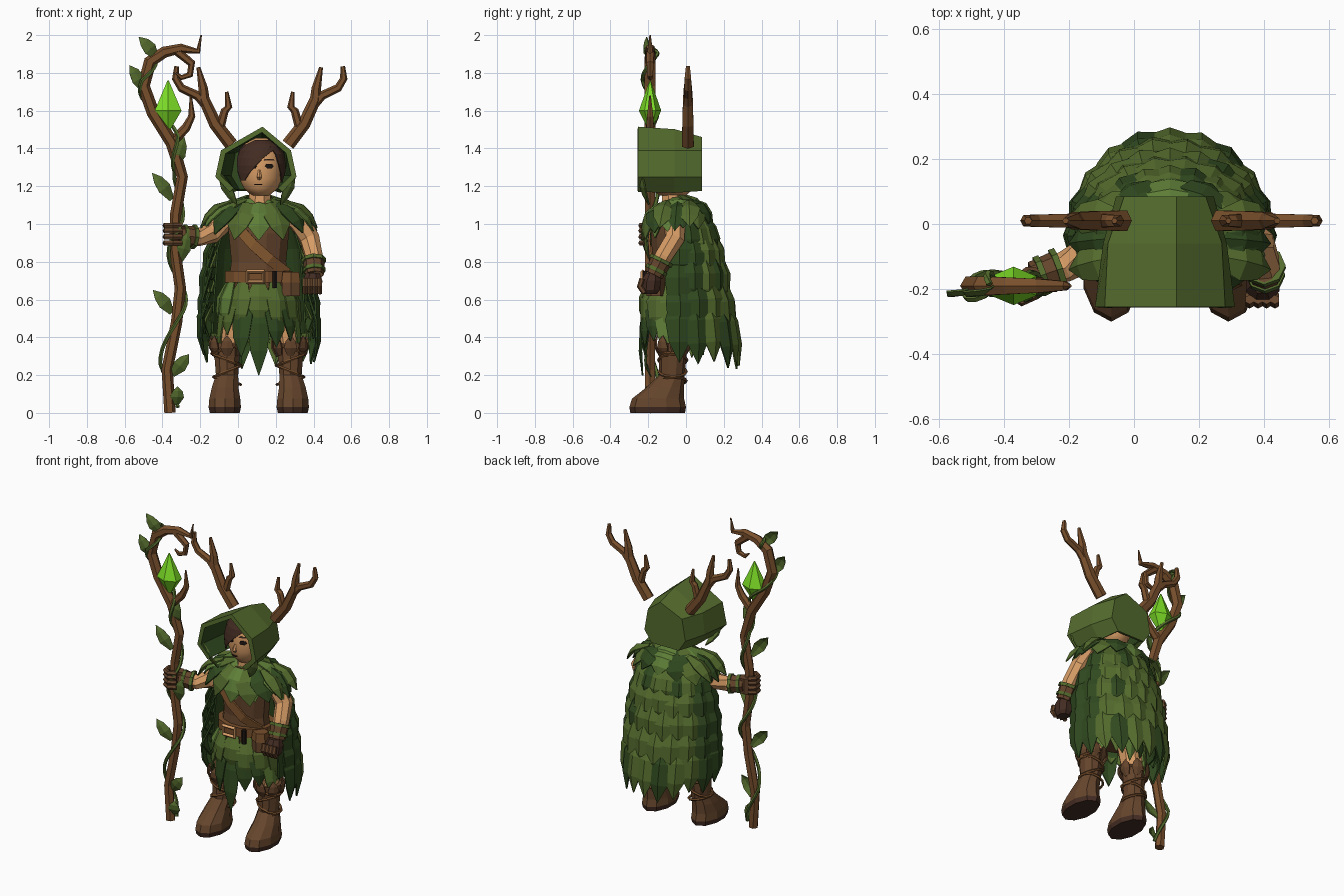
import bpy, bmesh, math, random
from mathutils import Vector as V

if "Cube" in bpy.data.objects:
    bpy.data.objects.remove(bpy.data.objects["Cube"])

random.seed(4)
CX = 0.11  # body centre line

def lin(h):
    c = [int(h[i:i + 2], 16) / 255 for i in (0, 2, 4)]
    return [x / 12.92 if x < 0.04045 else ((x + 0.055) / 1.055) ** 2.4 for x in c] + [1]

MAT = {}
for n, h in dict(dark_leaf="30491f", leaf="546b2d", light_leaf="5f7f38", leather="65452c", wood="784f2c",
                 dark_brown="432c22", skin="d89d66", tan="85582f", crystal="7cdc26", ink="1c1613").items():
    MAT[n] = bpy.data.materials.new(n)
    MAT[n].diffuse_color = lin(h)

def make(name, bm, mats, thick=0, smooth=False):
    bmesh.ops.recalc_face_normals(bm, faces=bm.faces)
    me = bpy.data.meshes.new(name)
    bm.to_mesh(me)
    bm.free()
    ob = bpy.data.objects.new(name, me)
    bpy.context.collection.objects.link(ob)
    for m in mats:
        me.materials.append(MAT[m])
    if thick:
        ob.modifiers.new("thick", "SOLIDIFY").thickness = thick
    for p in me.polygons:
        p.use_smooth = smooth
    return ob

def skin_rings(bm, rings, closed=False):
    rv = [[bm.verts.new(p) for p in r] for r in rings]
    n = len(rv[0])
    for a, b in list(zip(rv, rv[1:])) + ([(rv[-1], rv[0])] if closed else []):
        for i in range(n):
            bm.faces.new((a[i], a[(i + 1) % n], b[(i + 1) % n], b[i]))
    if not closed:
        bm.faces.new(rv[0][::-1])
        bm.faces.new(rv[-1])

def stack(name, rows, mat, n=8, smooth=False, mats=None, rule=None):
    """Vertical loft; rows are (x, y, z, rx, ry)."""
    bm = bmesh.new()
    skin_rings(bm, [[(x + rx * math.cos(2 * math.pi * (i + .5) / n), y + ry * math.sin(2 * math.pi * (i + .5) / n), z)
                     for i in range(n)] for x, y, z, rx, ry in rows])
    if rule:
        for f in bm.faces:
            f.material_index = rule(f.calc_center_median())
    return make(name, bm, mats or [mat], smooth=smooth)

def tube(bm, pts, radii, n=6, closed=False, ref=(0, 1, 0)):
    pts = [V(p) for p in pts]
    if isinstance(radii, (int, float)):
        radii = [radii] * len(pts)
    rings = []
    for i, p in enumerate(pts):
        a = pts[i - 1] if i or closed else p
        b = pts[(i + 1) % len(pts)] if i < len(pts) - 1 or closed else p
        t = (b - a).normalized()
        u = t.cross(V(ref)).normalized()
        w = u.cross(t)
        rings.append([p + radii[i] * (u * math.cos(2 * math.pi * k / n) + w * math.sin(2 * math.pi * k / n))
                      for k in range(n)])
    skin_rings(bm, rings, closed)

def tubes(name, paths, mat, n=6, **kw):
    bm = bmesh.new()
    for pts, r in paths:
        tube(bm, pts, r, n, **kw)
    return make(name, bm, [mat])

def loop(c, rx, ry, tilt=0, n=12):
    return [(c[0] + rx * math.cos(a), c[1] + ry * math.sin(a), c[2] + tilt * math.cos(a))
            for a in (2 * math.pi * i / n for i in range(n))]

POINTED = ((0, .4), (.4, 1), (.72, .75), (1, .03))
BLUNT = ((0, .65), (.5, 1), (.78, .85), (1, .1))

def leaf(bm, base, tip, out, w, mi=0, shape=POINTED, ridge=.12):
    base, tip, out = V(base), V(tip), V(out).normalized()
    side = (tip - base).cross(out).normalized()
    rows = []
    for s, k in shape:
        c = base.lerp(tip, s) + out * w * .2 * math.sin(math.pi * s)
        rows.append([bm.verts.new(c + side * w * k * e / 2 + out * (ridge * w * k if e == 0 else 0)) for e in (-1, 0, 1)])
    for a, b in zip(rows, rows[1:]):
        for i in (0, 1):
            bm.faces.new((a[i], a[i + 1], b[i + 1], b[i])).material_index = mi

def interp(tab, z):
    for a, b in zip(tab, tab[1:]):
        if z >= b[0] or b is tab[-1]:
            k = (z - a[0]) / (b[0] - a[0])
            return [p + (q - p) * k for p, q in zip(a[1:], b[1:])]

GREENS = ["dark_leaf", "leaf", "light_leaf"]

# Leaf cape: solid lining plus overlapping leaf rows
CAPE = [(1.12, .13, .08), (1.05, .19, .145), (.87, .245, .21), (.6, .265, .235), (.2, .285, .33)]
def cape_pt(z, t, o=0):
    a, b = interp(CAPE, z)
    return V((CX + (a + o) * math.cos(t), -.05 + (b + o) * math.sin(t), z))
bm = bmesh.new()
ts = [math.radians(-8 + 196 * i / 14) for i in range(15)]
g = [[bm.verts.new(cape_pt(z, t, -.02)) for t in ts] for z in (1.12, 1.05, .87, .6, .42)]
for a, b in zip(g, g[1:]):
    for i in range(14):
        bm.faces.new((a[i], a[i + 1], b[i + 1], b[i]))
make("cape_lining", bm, ["dark_leaf"], .01)
bm = bmesh.new()
for r, (z0, z1) in enumerate([(.64, .225), (.77, .41), (.88, .56), (1.0, .7), (1.1, .85)]):
    n = 11 - (r % 2)
    for i in range(n):
        d = -6 + 192 * (i + .5) / n
        t = math.radians(d)
        mi = 0 if d < 24 or d > 156 else random.choice((0, 1, 1, 1, 1))
        drop = random.uniform(-.02, .035) + (.05 * abs(math.cos(t)) if r == 0 else 0)
        leaf(bm, cape_pt(z0, t), cape_pt(z1 + drop, t, .015), (math.cos(t), math.sin(t), .1),
             .15 if r < 4 else .13, mi, BLUNT if r else POINTED, .17)
make("cape_leaves", bm, GREENS, .01)

# Leaf skirt, shorter over the thighs
bm = bmesh.new()
for n, z0, z1, a0, a1, w in ((14, .65, .33, .16, .215, .12), (12, .7, .44, .165, .205, .135)):
    for i in range(n):
        t = 2 * math.pi * i / n - math.pi / 2
        c, s = math.cos(t), math.sin(t)
        zt = z1 + random.uniform(-.05, .04) - (.09 if i == 0 and n == 14 else 0) + (.1 if i in (2, 12) and n == 14 else 0)
        leaf(bm, (CX + a0 * c, -.07 + a0 * .75 * s, z0), (CX + a1 * c, -.07 + a1 * .76 * s, zt), (c, s, .1), w,
             random.choice((1, 2, 0, 1, 2, 0) if n == 14 else (1, 2)))
make("skirt_leaves", bm, GREENS, .008)

# Torso, neck and belt
stack("tunic", [(CX, -.07, z, a, b) for z, a, b in ((.5, .15, .11), (.7, .165, .12), (.8, .15, .11), (.95, .165, .12),
      (1.05, .165, .105), (1.11, .1, .07))], "leather", 12)
stack("neck", [(CX + .005, -.07, 1.08, .065, .065), (CX + .005, -.07, 1.2, .058, .058)], "skin")
stack("belt", [(CX, -.07, z, .185, .145) for z in (.69, .75)], "wood", 12)
tubes("buckle", [([(CX - .06, -.228, .692), (CX + .025, -.228, .692), (CX + .025, -.228, .748), (CX - .06, -.228, .748)], .013)],
      "skin", 4, closed=True)
bm = bmesh.new()
path = [(-.04, -.15, 1.07), (.0, -.188, .98), (.08, -.202, .89), (.17, -.194, .81), (.26, -.14, .74)]
for x, y, z in path:
    for k in (-1, 1):
        bm.verts.new((x + .018 * k, y, z + .022 * k))
bm.verts.ensure_lookup_table()
for i in range(4):
    bm.faces.new([bm.verts[2 * i + k] for k in (0, 1, 3, 2)])
make("chest_strap", bm, ["tan"], .012)
stack("pouch", [(.28, -.16, z, .055, .05) for z in (.62, .64, .69)] + [(.28, -.16, .73, .05, .045)], "leather", 6)
stack("pouch_flap", [(.28, -.163, .69, .058, .053), (.28, -.163, .745, .05, .045)], "wood", 6)
stack("vial", [(.195, -.215, .66, .014, .014), (.195, -.215, .75, .014, .014)], "ink", 6)

# Leaf collar with extra leaves draped over the shoulders
bm = bmesh.new()
for r, (n, z0, z1, a0, a1, w) in enumerate(((14, 1.11, .985, .13, .3, .15), (10, 1.13, 1.02, .07, .225, .14))):
    for i in range(n):
        t = 2 * math.pi * i / n - math.pi / 2
        c, s = math.cos(t), math.sin(t)
        front = max(0, -s) ** 2
        ky = .58 if s < 0 else .68
        leaf(bm, (CX + a0 * c, -.06 + a0 * .65 * s, z0 + .025 * max(0, s)),
             (CX + a1 * c, -.06 + a1 * ky * s, z1 - (.07 + .05 * r) * front + random.uniform(-.02, .02)),
             (c * .6, s * .8, .7), w, ((0, 1, 0, 2)[i % 4] if r == 0 else 1 + i % 2) if i else 2)
for s in (-1, 1):
    for y, z, mi in ((-.14, .98, 1), (-.06, .965, 0), (.02, .985, 1)):
        leaf(bm, (CX + .14 * s, y * .7, 1.12), (CX + .31 * s, y, z), (s * .8, 0, 1), .12, mi, ridge=.2)
make("collar_leaves", bm, GREENS, .008)

# Legs: thigh, boot, cuff flaps and lacing
for s, side in ((-1, "left"), (1, "right")):
    x = CX + .168 * s
    stack(side + "_thigh", [(x - .01 * s, -.07, .36, .066, .07), (x - .05 * s, -.075, .62, .08, .085)], "skin")
    stack(side + "_boot", [(x + dx * s, y, z, a, b) for dx, y, z, a, b in ((.012, -.15, 0, .083, .145), (.012, -.15, .03, .09, .15),
          (.012, -.148, .075, .086, .138), (.01, -.11, .135, .074, .1), (0, -.075, .2, .062, .068), (0, -.07, .3, .07, .072),
          (0, -.07, .37, .077, .078))], None, 10, mats=["leather", "dark_brown"], rule=lambda c: int(c.z < .02))
    bm = bmesh.new()
    for i in range(7):
        t = 2 * math.pi * (i + .25) / 7
        c, q = math.cos(t), math.sin(t)
        leaf(bm, (x + .07 * c, -.07 + .07 * q, .3), (x + .085 * c, -.07 + .085 * q, .41), (c, q, 0), .07)
    make(side + "_boot_cuff", bm, ["leather"], .008)
    tubes(side + "_boot_lacing", [(loop((x, -.07, z), a, a, k * s), .008) for z, a, k in
          ((.17, .072, .02), (.22, .072, -.03), (.28, .076, .03), (.34, .082, -.025))], "wood", 5, closed=True, ref=(0, 0, 1))

# Arms with bracers and leafy bands
def arm(side, pts, radii):
    tubes(side + "_arm", [(pts, radii)], "skin", 8, ref=(0.2, 1, .1))
    a, b = V(pts[-2]), V(pts[-1])
    q = [a.lerp(b, k) for k in (.15, .4, .65, 1)]
    tubes(side + "_bracer", [([q[0], q[3]], [.058, .05])], "leather", 8)
    tubes(side + "_bracer_bands", [([q[0], q[0].lerp(q[1], .7)], .065), ([q[2], q[2].lerp(q[3], .5)], .06)], "leaf", 8)
arm("right", [(.25, -.06, 1.06), (.325, -.06, 1.01), (.38, -.06, .92), (.4, -.12, .83), (.405, -.17, .73)],
    [.045, .058, .055, .05, .045])
arm("left", [(-.03, -.06, 1.05), (-.09, -.07, 1.0), (-.14, -.09, .95), (-.21, -.13, .93), (-.31, -.165, .94)],
    [.045, .055, .055, .048, .04])
stack("right_fist", [(.395, y, z, a, b) for y, z, a, b in ((-.19, .63, .035, .04), (-.19, .65, .052, .055), (-.185, .7, .056, .058),
      (-.175, .74, .04, .04))], "dark_brown")
tubes("right_fingers", [([(.355 + .026 * i, -.232, .71), (.355 + .026 * i, -.245, .67), (.355 + .026 * i, -.22, .635)], .015)
      for i in range(4)], "leather", 6, ref=(1, 0, 0))
stack("left_palm", [(-.318, -.165, z, .04, .035) for z in (.89, .99)], "leather")
tubes("left_fingers", [([(-.3, -.215, z), (-.345, -.237, z), (-.38, -.215, z), (-.385, -.175, z), (-.35, -.15, z)], .016)
      for z in (.9, .932, .964, .992)], "leather", 6, ref=(0, 0, 1))

# Head with features wrapped onto its surface
HX, HY = .12, -.07
HEAD = [(1.455, .04, .04), (1.43, .08, .08), (1.38, .11, .11), (1.31, .12, .122), (1.24, .115, .12), (1.19, .092, .108), (1.152, .05, .075)]
stack("head", [(HX, HY, *r) for r in HEAD], "skin", 16, True)

def wrap(name, rows, mat, off=.006, nx=6):
    """Strip on the face; rows are (z, x_left, x_right)."""
    bm = bmesh.new()
    g = []
    for z, l, r in rows:
        rx, ry = interp(HEAD, z)
        xs = [l + (r - l) * i / nx for i in range(nx + 1)]
        g.append([bm.verts.new((x, HY - off - (ry + off) * math.sqrt(max(0, 1 - ((x - HX) / (rx + off)) ** 2)), z)) for x in xs])
    for a, b in zip(g, g[1:]):
        for i in range(nx):
            bm.faces.new((a[i], a[i + 1], b[i + 1], b[i]))
    return make(name, bm, [mat], .006)
for s, side in ((-1, "left"), (1, "right")):
    e = HX + .045 * s
    wrap(side + "_eye", [(1.318, e - .014, e + .016), (1.305, e - .02, e + .024), (1.294, e - .01, e + .014)], "ink", .003, 3)
    wrap(side + "_brow", [(1.345, e - .022, e + .02), (1.337, e - .026, e + .03)], "dark_brown", .003, 3)
wrap("mouth", [(1.213, .085, .13), (1.207, .09, .125)], "dark_brown", .003, 3)
tubes("nose", [([(.113, -.188, 1.285), (.113, -.202, 1.25), (.113, -.188, 1.24)], [.006, .013, .01])], "skin", 5, ref=(1, 0, 0))
stack("hair", [(HX, -.055, z, a, b) for z, a, b in ((1.22, .11, .05), (1.27, .128, .07), (1.34, .132, .09), (1.39, .122, .105),
      (1.425, .09, .09), (1.45, .03, .04))], "dark_brown", 10)
wrap("hair_fringe", [(1.445, .09, .165), (1.42, .04, .2), (1.39, .01, .185), (1.35, -.005, .135), (1.31, -.005, .095), (1.27, .0, .06),
     (1.23, .015, .035)], "dark_brown", .014)
wrap("hair_side_lock", [(1.44, .13, .16), (1.41, .17, .215), (1.37, .2, .245), (1.32, .215, .252), (1.27, .228, .25),
     (1.22, .23, .234)], "dark_brown", .014, 3)

# Hood: three faceted sections, closed at the back, open for the face
bm = bmesh.new()
HOOD = ((-.255, 1.515, .185, 1.39, .215, 1.25, .14, 1.17), (-.06, 1.502, .175, 1.39, .19, 1.25, .13, 1.165),
        (.085, 1.46, .125, 1.39, .15, 1.25, .1, 1.175))
rows = []
for y, za, a, z1, b, z2, c, z3 in HOOD:
    half = [(a, z1), (b, z2), (c, z3)]
    pr = [(-x, z) for x, z in half[::-1]] + [(.035, za)] + half
    rows.append([bm.verts.new((.095 + x, y, z)) for x, z in pr])
for a, b in zip(rows, rows[1:]):
    for i in range(6):
        bm.faces.new((a[i], a[i + 1], b[i + 1], b[i]))
bm.faces.new(rows[-1])
hood = make("hood", bm, ["leaf", "dark_leaf"], .03)
hood.modifiers["thick"].material_offset = 1
bm = bmesh.new()
for s in (-1, 1):
    leaf(bm, (.1 + .195 * s, -.24, 1.26), (.11 + .115 * s, -.2, 1.1), (s * .6, -1, 0), .06, 1)
make("hood_flaps", bm, GREENS, .01)

# Antlers
for s, side in ((-1, "left"), (1, "right")):
    P = lambda *q: [(.115 + s * x, .01, z) for x, z in q]
    tubes(side + "_antler", [
        (P((.15, 1.42), (.235, 1.53), (.295, 1.66), (.3, 1.72), (.325, 1.83)), [.036, .034, .03, .025, .01]),
        (P((.285, 1.63), (.33, 1.68), (.415, 1.72), (.445, 1.77), (.44, 1.835)), [.026, .024, .022, .02, .012]),
        (P((.21, 1.51), (.185, 1.6), (.165, 1.62), (.175, 1.7)), [.024, .021, .02, .009])], "wood")

# Twisted staff
SY = -.19
S = lambda *q: [(x, SY, z) for x, z in q]
STAFF = ((-.36, 0), (-.375, .23), (-.325, .48), (-.305, .66), (-.335, .87), (-.33, 1.05), (-.295, 1.25), (-.35, 1.43), (-.45, 1.59),
         (-.5, 1.73), (-.465, 1.86), (-.39, 1.91), (-.3, 1.93))
tubes("staff", [(S(*STAFF, (-.21, 1.915), (-.195, 2)), [.03] * 7 + [.034] * 4 + [.03, .025, .016, .004]),
                (S((-.33, 1.92), (-.245, 1.85), (-.255, 1.79), (-.3, 1.775), (-.33, 1.8)), [.024, .021, .018, .014, .005]),
                (S((-.35, 1.43), (-.275, 1.51), (-.245, 1.57), (-.25, 1.68)), [.026, .024, .019, .005])], "wood")
# Vine winding up the staff
vine = []
for i, (a, b) in enumerate(zip(STAFF[:11], STAFF[1:])):
    for k in range(6):
        f = k / 6
        t = (i + f) * 2.6
        vine.append((a[0] + (b[0] - a[0]) * f + .042 * math.cos(t), SY + .04 * math.sin(t), a[1] + (b[1] - a[1]) * f + .03))
tubes("vine", [(vine, .011)], "leaf", 5)
bm = bmesh.new()
for x0, z0, x1, z1 in ((-.43, 1.88, -.525, 1.99), (-.5, 1.71, -.575, 1.84), (-.34, 1.3, -.285, 1.46), (-.35, 1.13, -.455, 1.27),
                       (-.31, .8, -.265, .96), (-.35, .53, -.45, .65), (-.35, .2, -.26, .31), (-.33, .04, -.32, .14)):
    leaf(bm, (x0, SY, z0), (x1, SY - .02, z1), (.3, -1, .2), .075, 1)
make("staff_leaves", bm, GREENS, .006)
# Crystal
stack("crystal", [(-.37, SY, z, r, r * .72) for z, r in ((1.485, .004), (1.6, .082), (1.76, .004))], "crystal", 6)

for m in bpy.data.materials:
    if m.users and not m.is_grease_pencil:
        m.use_nodes = True
        m.node_tree.nodes["Principled BSDF"].inputs["Base Color"].default_value = m.diffuse_color
